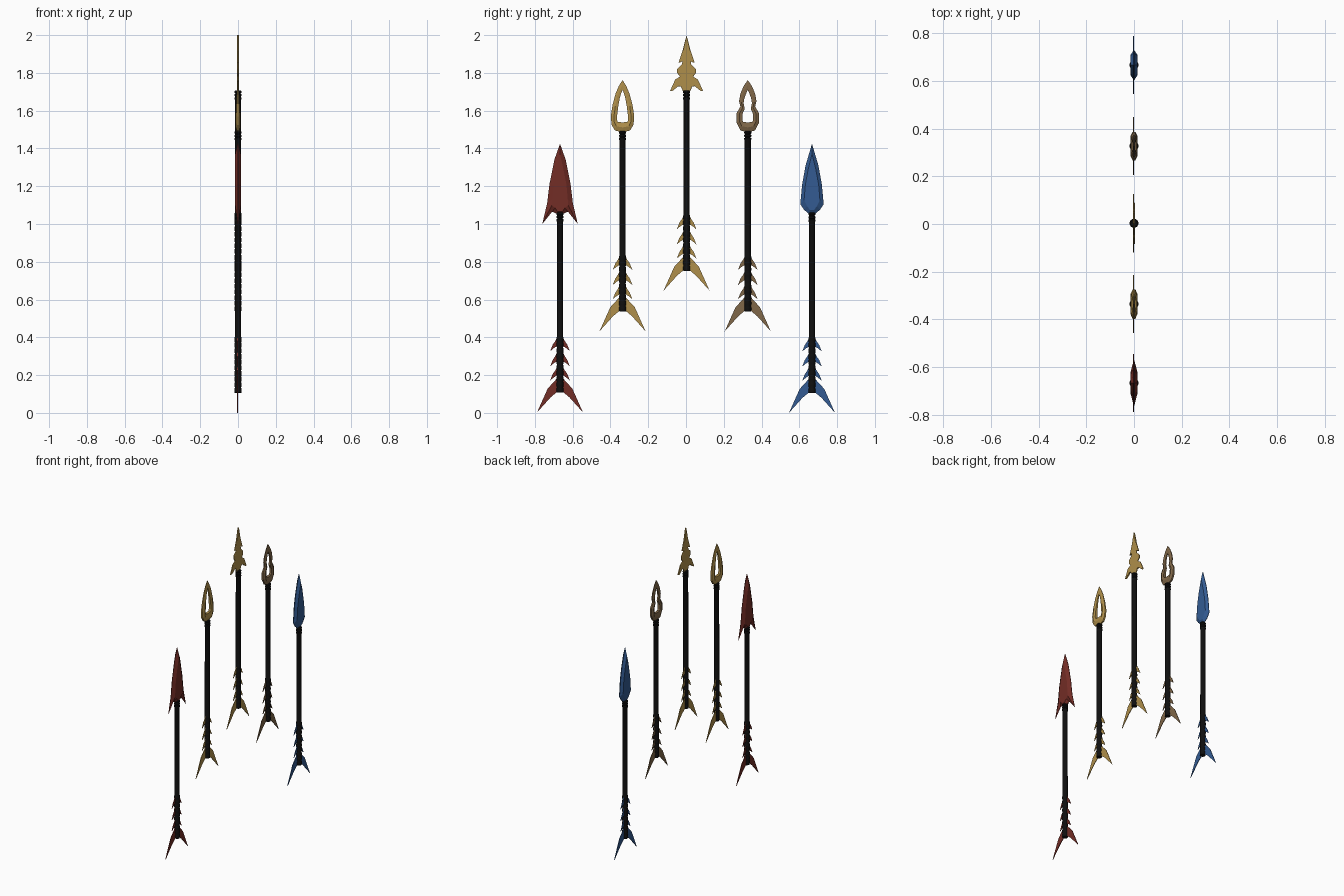
import bpy, bmesh, math

if "Cube" in bpy.data.objects:
    bpy.data.objects.remove(bpy.data.objects["Cube"])


def material(name, rgb):
    m = bpy.data.materials.new(name)
    m.diffuse_color = (*rgb, 1)
    m.use_nodes = True
    m.node_tree.nodes["Principled BSDF"].inputs["Base Color"].default_value = m.diffuse_color
    return m


BLACK = material("black shaft", (0.005, 0.005, 0.005))
RED = material("dark red", (0.17, 0.026, 0.019))
GOLD = material("gold", (0.43, 0.275, 0.07))
BRONZE = material("bronze", (0.215, 0.135, 0.065))
BLUE = material("steel blue", (0.033, 0.105, 0.29))


def finish(bm, name, mat, loc, smooth=False):
    bmesh.ops.recalc_face_normals(bm, faces=bm.faces[:])
    me = bpy.data.meshes.new(name)
    bm.to_mesh(me)
    bm.free()
    me.materials.append(mat)
    ob = bpy.data.objects.new(name, me)
    ob.location = loc
    bpy.context.collection.objects.link(ob)
    if smooth:
        bpy.ops.object.select_all(action='DESELECT')
        ob.select_set(True)
        bpy.context.view_layer.objects.active = ob
        bpy.ops.object.shade_smooth_by_angle(angle=math.radians(35))
    return ob


def mirrored(half):
    return half + [(-y, z) for y, z in reversed(half) if y > 0]


def loft(bm, loops, ring=False):
    """Bridge equal-length loops of (x, y, z); close as a ring or cap the ends."""
    rows = [[bm.verts.new(p) for p in lp] for lp in loops]
    n = len(rows[0])
    pairs = list(zip(rows, rows[1:])) + ([(rows[-1], rows[0])] if ring else [])
    for a, b in pairs:
        for i in range(n):
            j = (i + 1) % n
            bm.faces.new((a[i], a[j], b[j], b[i]))
    if not ring:
        bm.faces.new(rows[0])
        bm.faces.new(rows[-1])


def at(x, pts):
    return [(x, y, z) for y, z in pts]


# shaft: turned profile with grip ridges at the bottom and a collar at the top
def shaft(name, y, zb):
    prof = [(0.017, 0)]
    for k in range(10):
        z = 0.03 * k
        prof += [(0.0185, z + 0.008), (0.0185, z + 0.02), (0.0165, z + 0.028)]
    prof += [(0.016, 0.905)]
    for z in (0.908, 0.925, 0.942):
        prof += [(0.019, z + 0.002), (0.019, z + 0.009), (0.014, z + 0.013)]
    n = 16
    loops = [[(r * math.cos(math.tau * i / n), r * math.sin(math.tau * i / n), z)
              for i in range(n)] for r, z in prof]
    bm = bmesh.new()
    loft(bm, loops)
    finish(bm, name + "_shaft", BLACK, (0, y, zb), True)


# tail fins: three small barbs and one long swept fin on each side
def fins(name, y, zb, mat):
    shapes = [[(0.008, t + 0.09), (0.024, t + 0.055), (0.038, t + 0.035),
               (0.052, t), (0.03, t + 0.018), (0.008, t + 0.03)]
              for t in (0.22, 0.14, 0.065)]
    shapes.append([(0.008, 0.085), (0.03, 0.06), (0.065, 0.022),
                   (0.122, -0.105), (0.05, -0.025), (0.008, 0.01)])
    bm = bmesh.new()
    for s in shapes:
        for side in (1, -1):
            pts = [(side * a, b) for a, b in s]
            loft(bm, [at(-0.005, pts), at(-0.001, pts)])
    finish(bm, name + "_tail_fins", mat, (0, y, zb))


# bevelled blade: thin outline with a raised flat core on both faces
def blade(name, y, mat, outer, core, thick, edge=0.0015):
    o, c = mirrored(outer), mirrored(core)
    bm = bmesh.new()
    loft(bm, [at(-thick, c), at(-edge, o), at(edge, o), at(thick, c)])
    finish(bm, name + "_head", mat, (0, y, 0))


# pierced head: closed band around an opening, tapering in thickness to the tip
def pierced(name, y, mat, outer, hole):
    o, h = mirrored(outer), mirrored(hole)
    mid = [((a[0] + b[0]) / 2, (a[1] + b[1]) / 2) for a, b in zip(o, h)]

    def lay(pts, t):
        return [(t * max(0.2, min(1, (1.80 - z) / 0.25)), p, z) for p, z in pts]
    bm = bmesh.new()
    loft(bm, [lay(o, 0.006), lay(mid, 0.014), lay(h, 0.009),
              lay(h, -0.009), lay(mid, -0.014), lay(o, -0.006)], True)
    finish(bm, name + "_head", mat, (0, y, 0))


arrows = [("red_arrow", -0.667, 0.107, RED), ("gold_arrow", -0.336, 0.537, GOLD),
          ("tall_arrow", 0.003, 0.752, GOLD), ("bronze_arrow", 0.327, 0.537, BRONZE),
          ("blue_arrow", 0.667, 0.105, BLUE)]
for nm, y, zb, mat in arrows:
    shaft(nm, y, zb)
    fins(nm, y, zb, mat)

# barbed broad head
blade("red_arrow", -0.667, RED,
      [(0, 1.425), (0.03, 1.34), (0.056, 1.21), (0.068, 1.11), (0.094, 1.0),
       (0.042, 1.065), (0.018, 1.055)],
      [(0, 1.37), (0.016, 1.30), (0.034, 1.21), (0.041, 1.13), (0.043, 1.10),
       (0.026, 1.085), (0.012, 1.065)], 0.015)

# leaf head
blade("blue_arrow", 0.667, BLUE,
      [(0, 1.425), (0.034, 1.31), (0.052, 1.21), (0.062, 1.105), (0.042, 1.075),
       (0.018, 1.055)],
      [(0, 1.37), (0.02, 1.29), (0.035, 1.21), (0.042, 1.125), (0.026, 1.095),
       (0.012, 1.075)], 0.015)

# thin notched head
tall = [(0, 2.0), (0.022, 1.915), (0.042, 1.855), (0.022, 1.862), (0.024, 1.845),
        (0.05, 1.82), (0.05, 1.80), (0.035, 1.78), (0.06, 1.765), (0.087, 1.705),
        (0.05, 1.73), (0.03, 1.728), (0.018, 1.7)]
blade("tall_arrow", 0.003, GOLD, tall, [(a * 0.85, b) for a, b in tall], 0.005, 0.003)

# teardrop pierced head
pierced("gold_arrow", -0.336, GOLD,
        [(0, 1.762), (0.02, 1.73), (0.037, 1.69), (0.053, 1.63), (0.062, 1.57),
         (0.058, 1.525), (0.04, 1.495), (0, 1.485)],
        [(0, 1.71), (0.008, 1.69), (0.015, 1.665), (0.023, 1.62), (0.028, 1.58),
         (0.03, 1.555), (0.026, 1.54), (0, 1.538)])

# waisted pierced head
pierced("bronze_arrow", 0.327, BRONZE,
        [(0, 1.762), (0.022, 1.73), (0.039, 1.69), (0.046, 1.65), (0.039, 1.622),
         (0.06, 1.585), (0.059, 1.535), (0.038, 1.495), (0, 1.485)],
        [(0, 1.71), (0.009, 1.69), (0.018, 1.665), (0.022, 1.64), (0.016, 1.61),
         (0.029, 1.58), (0.029, 1.55), (0.024, 1.54), (0, 1.538)])
